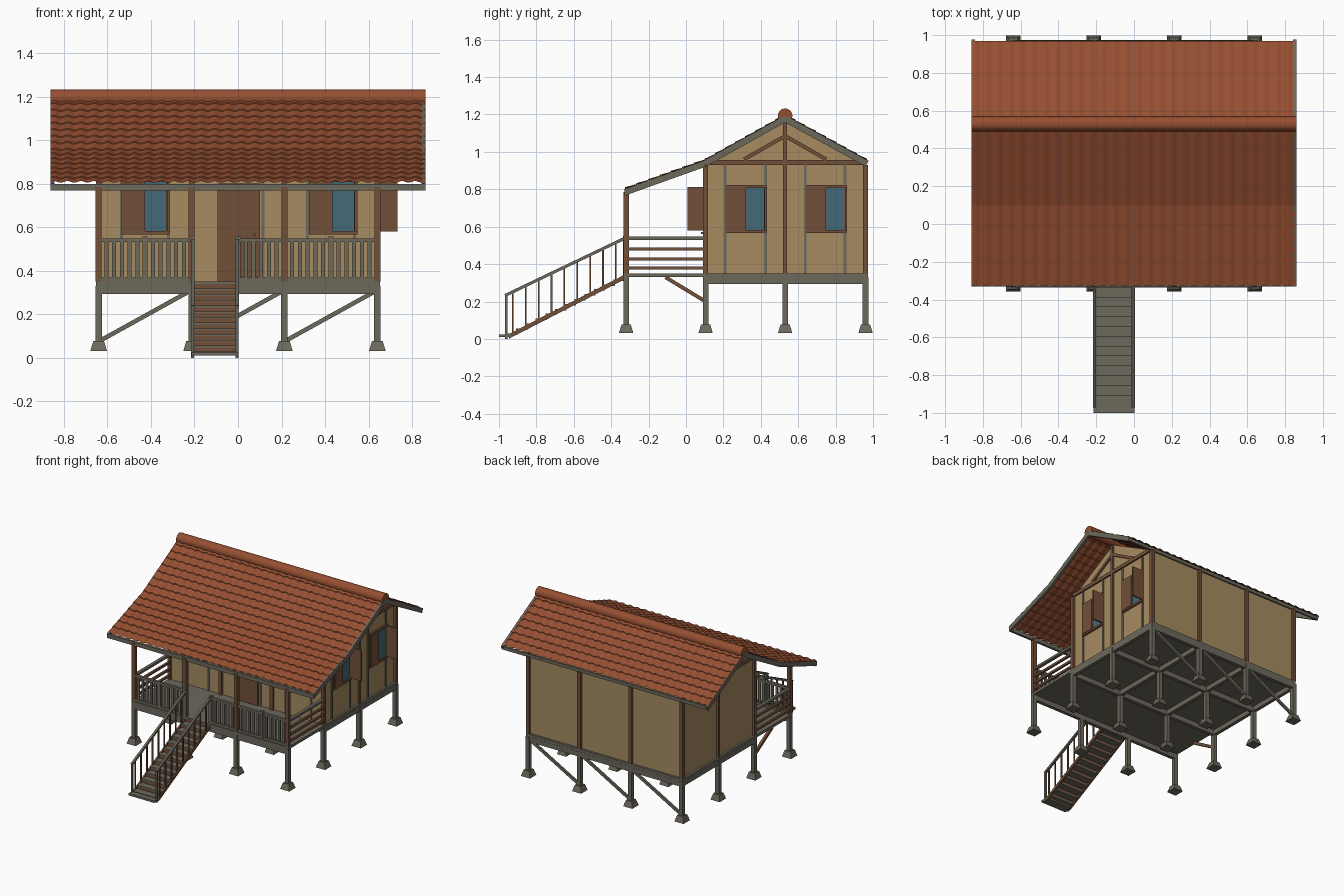
import bpy, bmesh, math
from mathutils import Matrix, Vector

if "Cube" in bpy.data.objects:
    bpy.data.objects.remove(bpy.data.objects["Cube"])


def material(name, *rgb):
    m = bpy.data.materials.new(name)
    m.use_nodes = True
    m.diffuse_color = (*rgb, 1)
    m.node_tree.nodes["Principled BSDF"].inputs["Base Color"].default_value = (*rgb, 1)
    return m


WALL = material("tan wall", .38, .26, .12)
TILE = material("terracotta tile", .3, .078, .031)
WOOD = material("brown wood", .165, .08, .042)
GREY = material("grey timber", .15, .14, .107)
GLASS = material("blue glass", .06, .14, .19)


class Part:
    """Collects boxes and bars into one named object."""
    def __init__(self, name, mat):
        self.name, self.mat, self.bm = name, mat, bmesh.new()

    def box(self, x, y, z):
        spans = [sorted(s) for s in (x, y, z)]
        centre = Matrix.Translation([sum(s) / 2 for s in spans])
        size = Matrix.Diagonal([s[1] - s[0] for s in spans] + [1])
        bmesh.ops.create_cube(self.bm, size=1, matrix=centre @ size)

    def post(self, x, y, z, w):
        self.box((x - w / 2, x + w / 2), (y - w / 2, y + w / 2), z)

    def bar(self, p, q, w, h):
        p, q = Vector(p), Vector(q)
        d = (q - p).normalized()
        side = d.cross(Vector((0, 0, 1))).normalized()
        rot = Matrix((d, side, side.cross(d))).transposed().to_4x4()
        size = Matrix.Diagonal(((q - p).length, w, h, 1))
        bmesh.ops.create_cube(self.bm, size=1, matrix=Matrix.Translation((p + q) / 2) @ rot @ size)

    def done(self):
        bmesh.ops.recalc_face_normals(self.bm, faces=self.bm.faces)
        mesh = bpy.data.meshes.new(self.name)
        self.bm.to_mesh(mesh)
        self.bm.free()
        mesh.materials.append(self.mat)
        ob = bpy.data.objects.new(self.name, mesh)
        bpy.context.collection.objects.link(ob)
        return ob


XS = [-.64, -.213, .213, .64]
YS = [-.32, .105, .53, .96]
SIDE, PORCH, FRONT, MID, BACK = XS[-1], *YS
FLOOR, BEAM, PLATE = .35, .33, .945

# Stilts on tapered footings
stilts, feet = Part("stilts", GREY), Part("footings", GREY)
for x in XS:
    for y in YS:
        stilts.post(x, y, (.07, BEAM), .03)
        bmesh.ops.create_cone(feet.bm, cap_ends=True, segments=4, radius1=.054, radius2=.035, depth=.045,
                              matrix=Matrix.Translation((x, y, .054)) @ Matrix.Rotation(math.pi / 4, 4, "Z"))
stilts.done()
feet.done()

# Floor deck, beams and braces
deck = Part("floor_deck", GREY)
deck.box((-.652, .652), (PORCH - .015, BACK + .012), (BEAM, FLOOR))
deck.done()
beams = Part("floor_beams", GREY)
for y in YS[1:]:
    beams.box((-.65, .65), (y - .013, y + .013), (.292, BEAM))
for x in XS:
    beams.box((x - .013, x + .013), (FRONT, BACK), (.295, BEAM))
beams.box((-.65, .65), (PORCH - .013, PORCH + .013), (.292, BEAM))
for a, b in zip(XS, XS[1:]):
    beams.bar((a, BACK, .075), (b - .02, BACK, .3), .015, .02)
beams.done()
brace = Part("porch_brace", WOOD)
brace.bar((-SIDE, FRONT, .2), (-SIDE, -.11, BEAM), .02, .02)
brace.done()

# House body as an extruded gable outline
body = Part("house_walls", WALL)
outline = [(FRONT, FLOOR), (BACK - .005, FLOOR), (BACK - .005, .935), (MID, 1.165), (FRONT, .935)]
face = body.bm.faces.new([body.bm.verts.new((-.635, y, z)) for y, z in outline])
ext = bmesh.ops.extrude_face_region(body.bm, geom=[face])["geom"]
bmesh.ops.translate(body.bm, vec=(1.27, 0, 0), verts=[v for v in ext if isinstance(v, bmesh.types.BMVert)])
body.done()

# Brown wall frame
frame = Part("wall_frame", WOOD)
for x in XS:
    for y in (FRONT, BACK):
        frame.post(x, y, (FLOOR, .93), .026)
    frame.post(x, PORCH, (FLOOR, .785), .028)
for s in (-1, 1):
    x = s * .637
    frame.box((x - .01, x + .01), (FRONT, BACK), (.93, .957))
    frame.post(x, MID, (FLOOR, 1.16), .022)
    for t in (-1, 1):
        frame.bar((x, MID, 1.085), (x, MID + t * .22, .96), .02, .02)
frame.box((-SIDE, SIDE), (FRONT - .01, FRONT + .01), (.91, .935))
frame.done()

# Wall mapping: u runs along the wall, n points outward
def front_wall(u, n):
    return u, [FRONT - k for k in n]


def side_wall(u, n):
    return [.635 + k for k in n], u


# Grey cover strips
strips = Part("wall_strips", GREY)
for wall, places in ((front_wall, (-.535, -.32, .115, .32, .535)), (side_wall, (.21, .425, .637, .85))):
    for u in places:
        strips.box(*wall((u - .007, u + .007), (0, .006)), (FLOOR, .93))
strips.done()


# Windows with one closed and one open shutter
def window(name, wall, left):
    right, low, high = left + .205, .575, .815
    mid = left + .1
    rim, glass, leaf = Part(name + "_frame", WOOD), Part(name + "_glass", GLASS), Part(name + "_shutters", WOOD)
    for u in (left, right):
        rim.box(*wall((u - .008, u + .008), (-.01, .014)), (low, high))
    for z in (low, high):
        rim.box(*wall((left - .008, right + .008), (-.01, .014)), (z - .008, z + .008))
    glass.box(*wall((mid, right), (-.01, .004)), (low, high))
    leaf.box(*wall((left, mid), (0, .018)), (low + .004, high - .004))
    leaf.box(*wall((right - .004, right + .008), (.008, .097)), (low + .004, high - .004))
    for part in (rim, glass, leaf):
        part.done()


for side, u in (("front_right", -.527), ("front_left", .335)):
    window(side + "_window", front_wall, u)
for side, u in (("side_front", .22), ("side_back", .648)):
    window(side + "_window", side_wall, u)

# Door and its handle
door = Part("door", WOOD)
door.box(*front_wall((-.095, .1), (0, .014)), (FLOOR, .8))
door.done()
handle = Part("door_handle", GREY)
handle.box(*front_wall((.068, .08), (.01, .025)), (.56, .572))
handle.done()

# Porch railing
rail, side_rail = Part("porch_railing", GREY), Part("porch_side_rails", WOOD)
for a, b in ((XS[0], XS[1]), (0, XS[2]), (XS[2], XS[3])):
    for z in (.36, .54):
        rail.box((a, b), (PORCH - .01, PORCH + .01), (z - .009, z + .009))
    count = round((b - a) / .036)
    for i in range(1, count):
        x = a + (b - a) * i / count
        rail.box((x - .009, x + .009), (PORCH - .005, PORCH + .005), (.36, .54))
for x in (-.427, 0, .427):
    rail.post(x, PORCH, (FLOOR, .558), .022)
for x in (-SIDE, SIDE):
    rail.box((x - .012, x + .012), (PORCH, FRONT), (.53, .547))
    for z in (.38, .428, .48):
        side_rail.box((x - .008, x + .008), (PORCH, FRONT), (z - .008, z + .008))
rail.done()
side_rail.done()

# Stairs
treads, risers = Part("stair_treads", GREY), Part("stair_risers", WOOD)
stringers, balusters = Part("stair_stringers", WOOD), Part("stair_balusters", WOOD)
handrails = Part("stair_handrails", GREY)
STEPS, RUN, RISE = 12, .052, .0262
L, R = -.208, -.004
for i in range(STEPS):
    y, z = -.96 + RUN * i, .03 + RISE * i
    treads.box((L, R), (y, y + RUN + .008), (z - .008, z))
    risers.box((L, R), (y + RUN, y + RUN + .004), (z, z + RISE - .006))
treads.box((L - .006, R + .006), (-1, -.93), (.01, .025))
for x in (L, R):
    stringers.bar((x, -.95, .012), (x, PORCH, .335), .012, .022)
    handrails.bar((x, -.968, .232), (x, PORCH, .542), .016, .016)
    handrails.post(x, -.962, (0, .235), .014)
    handrails.post(x, PORCH - .008, (BEAM, .55), .016)
    for i in range(9):
        t = (i + .5) / 9.3
        y = -.96 + .64 * t
        balusters.post(x, y, (.01 + .325 * t, .235 + .305 * t), .009)
for part in (treads, risers, stringers, balusters, handrails):
    part.done()

# Tiled roof: stepped courses down the slope, rolled across it
HALF, WAVES, PER = .86, 28, 6
RIDGE, EAVE_BACK, BREAK, EAVE = (MID, 1.195), (.968, .955), (.1, .955), (-.325, .803)


def tiles(name, points):
    roof, line = Part(name, TILE), []
    for (y, z), (y2, z2), n in points:
        for i in range(n):
            for t, lift in ((i / n, 0), ((i + 1) / n, .005)):
                line.append((y + (y2 - y) * t, z + (z2 - z) * t + lift))
    rows = []
    for y, z in line:
        rows.append([roof.bm.verts.new((-HALF + 2 * HALF * k / (WAVES * PER), y,
                                        z + .004 * math.sin(2 * math.pi * k / PER)))
                     for k in range(WAVES * PER + 1)])
    for a, b in zip(rows, rows[1:]):
        for k in range(WAVES * PER):
            roof.bm.faces.new((a[k], b[k], b[k + 1], a[k + 1]))
    return roof.done()


smooth = [tiles("front_roof_tiles", [(RIDGE, BREAK, 8), (BREAK, EAVE, 7)]),
          tiles("back_roof_tiles", [(RIDGE, EAVE_BACK, 8)])]

# Rounded ridge cap
cap = Part("ridge_cap", TILE)
bmesh.ops.create_cone(cap.bm, cap_ends=True, segments=24, radius1=.039, radius2=.039, depth=2 * HALF,
                      matrix=Matrix.Translation((0, MID, 1.193)) @ Matrix.Rotation(math.pi / 2, 4, "Y"))
smooth.append(cap.done())

# Grey verge and eave boards
boards = Part("roof_boards", GREY)
DROP = .018
for x in (-HALF + .008, HALF - .008):
    for (y, z), (y2, z2) in ((RIDGE, EAVE_BACK), (RIDGE, BREAK), (BREAK, EAVE)):
        boards.bar((x, y, z - DROP), (x, y2, z2 - DROP), .018, .034)
boards.box((-HALF, HALF), (-.33, -.312), (.768, .798))
boards.box((-HALF, HALF), (.953, .966), (.925, .95))
boards.done()

for ob in smooth:
    bpy.ops.object.select_all(action="DESELECT")
    ob.select_set(True)
    bpy.context.view_layer.objects.active = ob
    bpy.ops.object.shade_smooth_by_angle(angle=math.radians(40))
